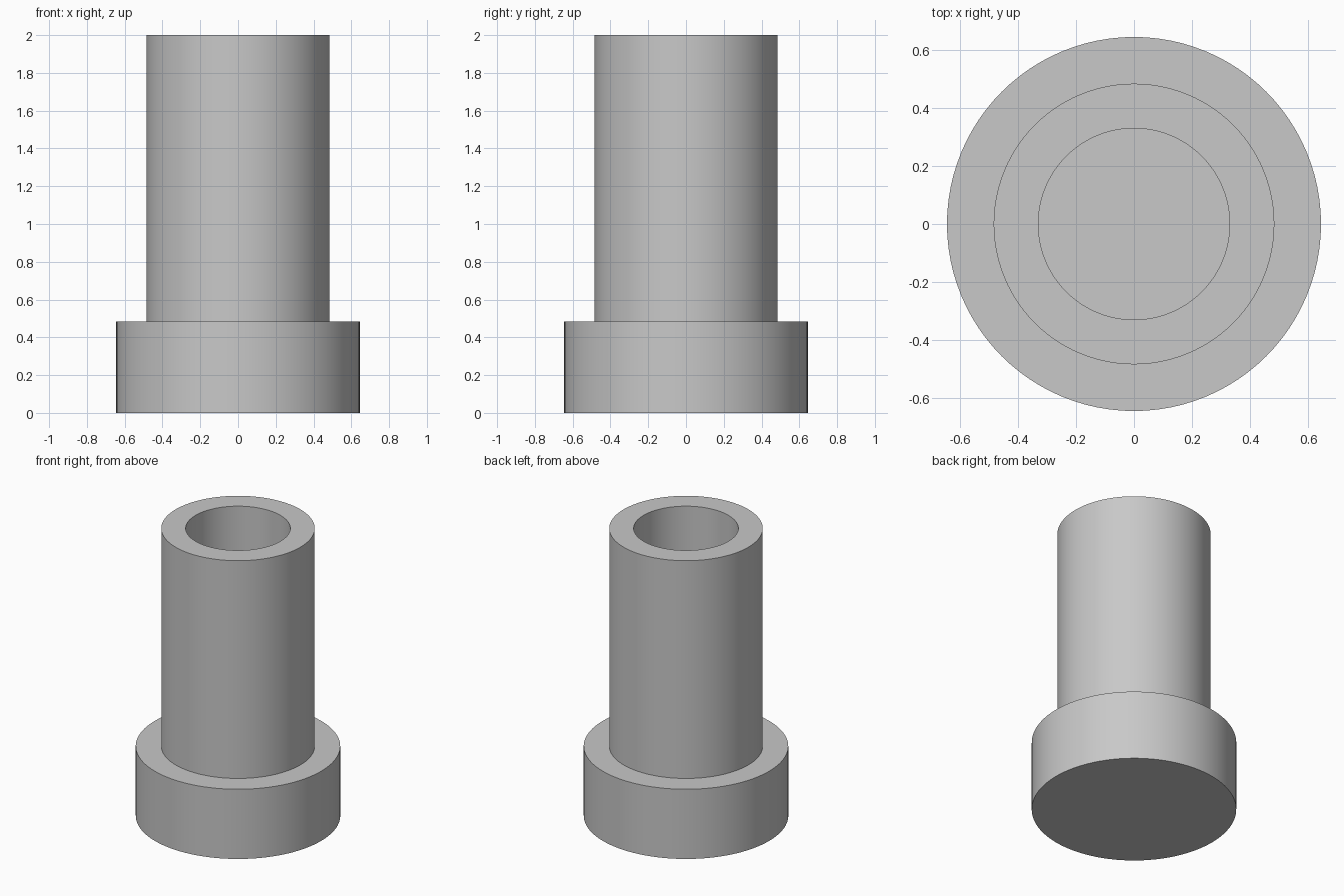
import bpy
import bmesh
import math

cube = bpy.data.objects.get("Cube")
if cube:
    bpy.data.objects.remove(cube, do_unlink=True)

SEGMENTS = 96
BASE_RADIUS, TUBE_RADIUS, BORE_RADIUS = 0.645, 0.484, 0.33
COLLAR_TOP, TOP = 0.485, 2.0

grey = bpy.data.materials.new("plain grey")
grey.use_nodes = True
colour = (0.58, 0.58, 0.58, 1.0)
grey.diffuse_color = colour
grey.node_tree.nodes["Principled BSDF"].inputs["Base Color"].default_value = colour


def turned_part(name, profile):
    """Closed solid of revolution from (radius, height) rings, capped at both ends."""
    bm = bmesh.new()
    rings = []
    for radius, height in profile:
        angles = [2 * math.pi * i / SEGMENTS for i in range(SEGMENTS)]
        rings.append([bm.verts.new((radius * math.cos(a), radius * math.sin(a), height))
                      for a in angles])
    for low, high in zip(rings, rings[1:]):
        for i in range(SEGMENTS):
            j = (i + 1) % SEGMENTS
            bm.faces.new((low[i], low[j], high[j], high[i]))
    bm.faces.new(rings[0][::-1])
    bm.faces.new(rings[-1])
    bmesh.ops.recalc_face_normals(bm, faces=bm.faces[:])
    mesh = bpy.data.meshes.new(name)
    bm.to_mesh(mesh)
    bm.free()
    mesh.materials.append(grey)
    part = bpy.data.objects.new(name, mesh)
    bpy.context.collection.objects.link(part)
    bpy.ops.object.select_all(action='DESELECT')
    part.select_set(True)
    bpy.context.view_layer.objects.active = part
    bpy.ops.object.shade_smooth_by_angle(angle=math.radians(30))
    return part


# Wide collar, hollow tube and blind bore in one continuous turned body
turned_part("flanged_sleeve", [
    (BASE_RADIUS, 0),
    (BASE_RADIUS, COLLAR_TOP),
    (TUBE_RADIUS, COLLAR_TOP),
    (TUBE_RADIUS, TOP),
    (BORE_RADIUS, TOP),
    (BORE_RADIUS, COLLAR_TOP),
])
